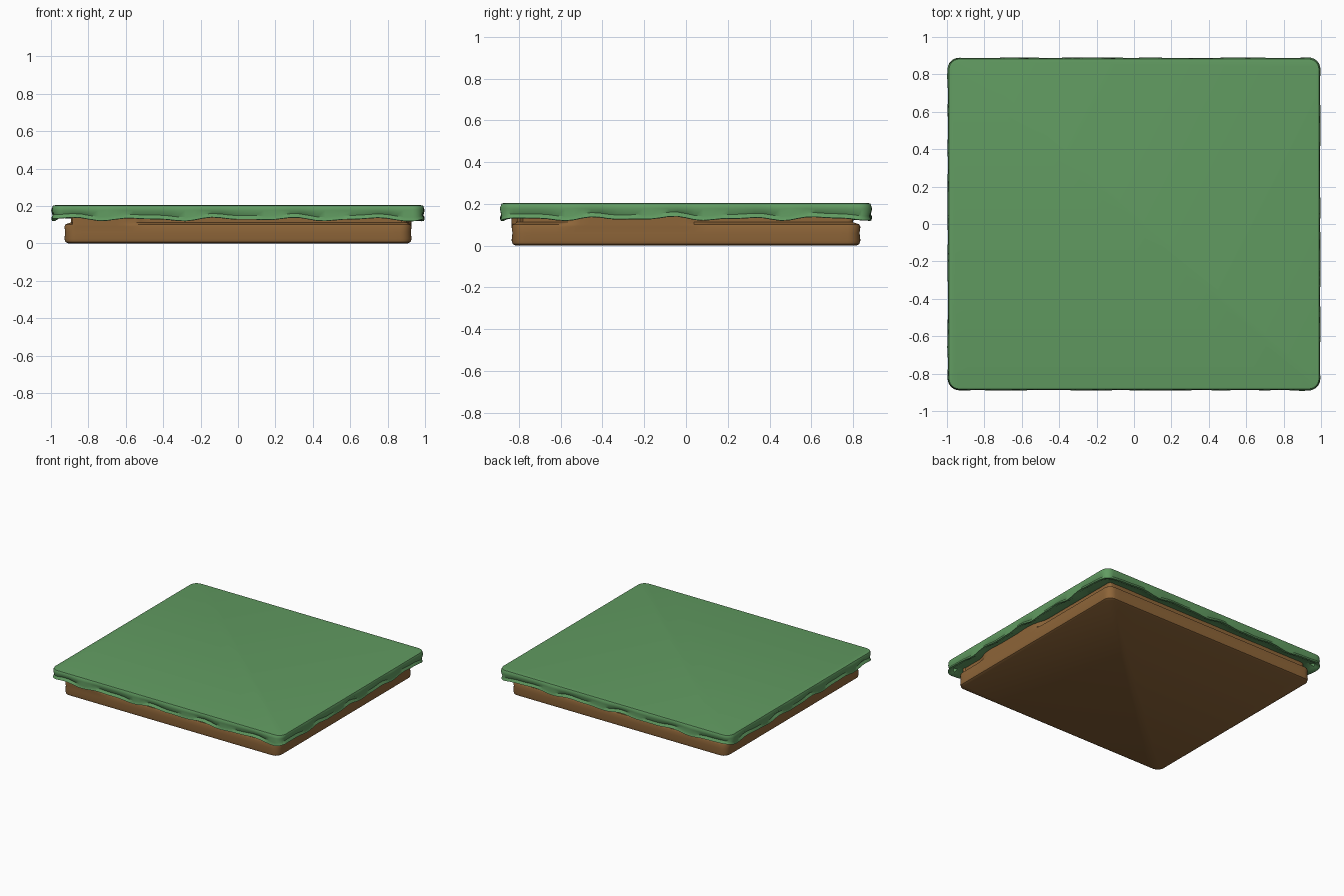
import bpy, bmesh, math

if "Cube" in bpy.data.objects:
    bpy.data.objects.remove(bpy.data.objects["Cube"])

N_SIDE, N_CORNER = 40, 6


def perimeter(hx, hy, r):
    """Rounded rectangle as (x, y, normal_x, normal_y), starting on the right side."""
    pts = []
    corners = [(1, 1, 0), (-1, 1, 90), (-1, -1, 180), (1, -1, 270)]
    for i, (sx, sy, a0) in enumerate(corners):
        cx, cy = sx * (hx - r), sy * (hy - r)
        for k in range(N_CORNER + 1):
            a = math.radians(a0 + 90 * k / N_CORNER)
            c, s = math.cos(a), math.sin(a)
            pts.append((cx + r * c, cy + r * s, c, s))
        x0, y0, nx, ny = pts[-1]
        tx, ty, _ = corners[(i + 1) % 4]
        a = math.radians(a0 + 90)
        x1 = tx * (hx - r) + r * math.cos(a)
        y1 = ty * (hy - r) + r * math.sin(a)
        for k in range(1, N_SIDE):
            t = k / N_SIDE
            pts.append((x0 + (x1 - x0) * t, y0 + (y1 - y0) * t, nx, ny))
    return pts


def loft(name, base, rings, color):
    """Each ring maps a perimeter point to (outward offset, z)."""
    bm = bmesh.new()
    loops = []
    for ring in rings:
        loop = []
        for p in base:
            off, z = ring(p)
            loop.append(bm.verts.new((p[0] + p[2] * off, p[1] + p[3] * off, z)))
        loops.append(loop)
    n = len(base)
    for a, b in zip(loops, loops[1:]):
        for i in range(n):
            j = (i + 1) % n
            bm.faces.new((a[i], a[j], b[j], b[i]))
    bm.faces.new(loops[0][::-1])
    bm.faces.new(loops[-1])
    bmesh.ops.recalc_face_normals(bm, faces=bm.faces)
    me = bpy.data.meshes.new(name)
    bm.to_mesh(me)
    bm.free()
    ob = bpy.data.objects.new(name, me)
    bpy.context.collection.objects.link(ob)
    mat = bpy.data.materials.new(name + "_color")
    mat.diffuse_color = color
    mat.use_nodes = True
    mat.node_tree.nodes["Principled BSDF"].inputs["Base Color"].default_value = mat.diffuse_color
    me.materials.append(mat)
    bpy.ops.object.select_all(action='DESELECT')
    ob.select_set(True)
    bpy.context.view_layer.objects.active = ob
    bpy.ops.object.shade_smooth_by_angle(angle=math.radians(40))
    return ob


def step(a, b, v):
    t = max(0, min(1, (v - a) / (b - a)))
    return t * t * (3 - 2 * t)


# Dirt block: a ledge near the top that fades out on parts of the front and right
def ledge(p):
    x, y, nx, ny = p
    if ny < -0.9:
        return step(-0.6, -0.5, x)
    if nx > 0.9:
        return 1 - step(-0.62, -0.52, y) + step(0.02, 0.1, y)
    return 1 if nx < 0 or ny > 0 else 0.6


dirt_rings = [
    lambda p: (-0.02, 0.0),
    lambda p: (-0.005, 0.008),
    lambda p: (0.0, 0.025),
    lambda p: (-0.004, 0.06),
    lambda p: (0.0, 0.09),
    lambda p: (-0.006 * ledge(p), 0.102),
    lambda p: (-0.035 * ledge(p), 0.112),
    lambda p: (-0.035 * ledge(p), 0.16),
]
loft("dirt_block", perimeter(0.928, 0.835, 0.06), dirt_rings, (0.27, 0.13, 0.04, 1))


# Grass slab: flat top with a wavy, curled skirt
def wave(p, phase=0.0):
    s = p[0] * 1.0 + p[1] * 1.13
    return (0.55 * math.sin(15.5 * s + phase) + 0.3 * math.sin(27 * s + 1.3 + phase)
            + 0.15 * math.sin(7 * s + 2))


def hem(p):
    corner = math.exp(-((p[0] - 0.99) ** 2 + (p[1] + 0.88) ** 2) / 0.006)
    return 0.130 + 0.012 * wave(p) - 0.008 * corner


grass_rings = [
    lambda p: (-0.09, 0.15),
    lambda p: (-0.035, hem(p) + 0.012),
    lambda p: (-0.012, hem(p) - 0.002),
    lambda p: (0.002 + 0.003 * wave(p, 1), hem(p)),
    lambda p: (-0.008 + 0.006 * wave(p, 2), hem(p) + 0.02),
    lambda p: (0.002 + 0.004 * wave(p, 3), 0.175 + 0.004 * wave(p, 2)),
    lambda p: (0.0, 0.193),
    lambda p: (-0.004, 0.202),
    lambda p: (-0.016, 0.204),
]
loft("grass_slab", perimeter(0.993, 0.886, 0.06), grass_rings, (0.12, 0.33, 0.12, 1))
